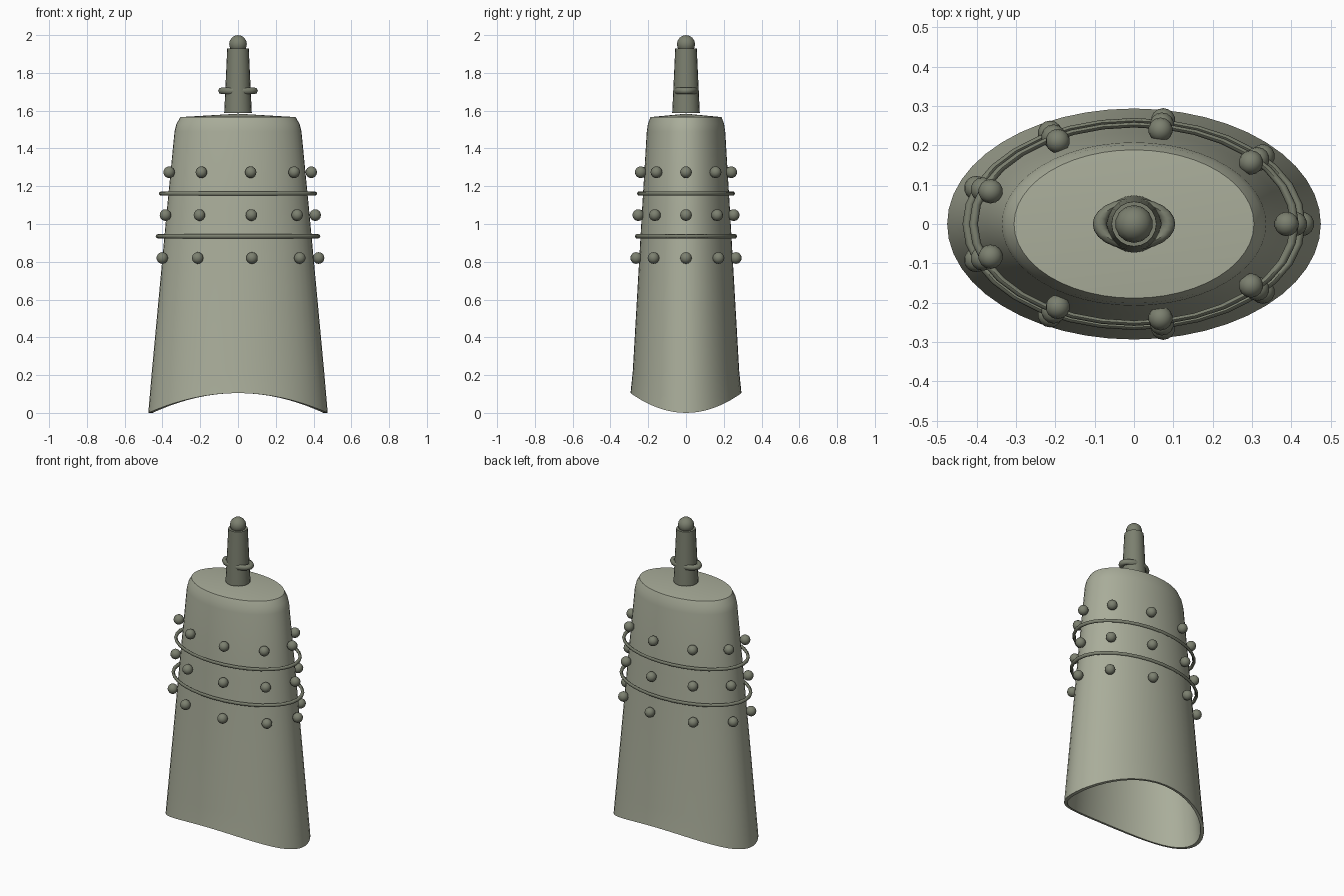
import bpy, bmesh, math

if "Cube" in bpy.data.objects:
    bpy.data.objects.remove(bpy.data.objects["Cube"])

RATIO = 0.618   # depth / width of the oval body
SEG = 32


def material(name, rgb):
    m = bpy.data.materials.new(name)
    m.diffuse_color = (*rgb, 1)
    m.use_nodes = True
    m.node_tree.nodes["Principled BSDF"].inputs["Base Color"].default_value = m.diffuse_color
    return m


BODY = material("pale bronze", (0.40, 0.42, 0.325))
TRIM = material("dark bronze", (0.20, 0.215, 0.16))


def finish(bm, name, mat, smooth=None):
    bmesh.ops.recalc_face_normals(bm, faces=bm.faces)
    me = bpy.data.meshes.new(name)
    bm.to_mesh(me)
    bm.free()
    ob = bpy.data.objects.new(name, me)
    bpy.context.collection.objects.link(ob)
    me.materials.append(mat)
    if smooth:
        bpy.ops.object.select_all(action='DESELECT')
        ob.select_set(True)
        bpy.context.view_layer.objects.active = ob
        bpy.ops.object.shade_smooth_by_angle(angle=math.radians(smooth))
    return ob


def lathe(name, profile, mat, seg, ratio=1.0, arch=0.0, smooth=None):
    """Spin (radius, z) points; radius 0 gives a pole. Points at z=0 are arched."""
    bm = bmesh.new()
    rings = []
    for r, z in profile:
        if r == 0:
            rings.append([bm.verts.new((0, 0, z))] * seg)
            continue
        ring = []
        for i in range(seg):
            a = 2 * math.pi * i / seg
            lift = arch * math.sin(a) ** 2 if z == 0 else 0
            ring.append(bm.verts.new((r * math.cos(a), r * ratio * math.sin(a), z + lift)))
        rings.append(ring)
    for lo, hi in zip(rings, rings[1:]):
        for i in range(seg):
            j = (i + 1) % seg
            vs = list(dict.fromkeys((lo[i], lo[j], hi[j], hi[i])))
            bm.faces.new(vs)
    return finish(bm, name, mat, smooth)


def oval_ring(name, z, major, tube, ratio, seg=32, sides=8):
    bm = bmesh.new()
    rows = []
    for i in range(seg):
        a = 2 * math.pi * i / seg
        row = []
        for k in range(sides):
            b = 2 * math.pi * k / sides
            r = major + tube * math.cos(b)
            row.append(bm.verts.new((r * math.cos(a), r * ratio * math.sin(a),
                                     z + tube * math.sin(b))))
        rows.append(row)
    for i in range(seg):
        p, q = rows[i], rows[(i + 1) % seg]
        for k in range(sides):
            n = (k + 1) % sides
            bm.faces.new((p[k], q[k], q[n], p[n]))
    return finish(bm, name, TRIM, 50)


def ball(name, x, y, z, r):
    bm = bmesh.new()
    bmesh.ops.create_uvsphere(bm, u_segments=14, v_segments=8, radius=r)
    bmesh.ops.translate(bm, verts=bm.verts, vec=(x, y, z))
    return finish(bm, name, TRIM, 40)


# hollow oval bell body with arched mouth: outer wall, crown, inner wall
lathe("bell_body", [
    (0, 1.53), (0.285, 1.515), (0.315, 1.46), (0.435, 0.22), (0.452, 0),
    (0.475, 0), (0.456, 0.22), (0.376, 1.08), (0.336, 1.49), (0.326, 1.53),
    (0.305, 1.566), (0, 1.584)], BODY, 48, RATIO, arch=0.105, smooth=25)

# rows of round studs, nine per row
for row, (z, r) in enumerate([(0.82, 0.427), (1.047, 0.409), (1.274, 0.388)]):
    for i in range(9):
        a = math.radians(40 * i)
        ball(f"stud_{row}_{i}", r * math.cos(a), r * 0.627 * math.sin(a), z, 0.031)

# raised bands between the stud rows
oval_ring("lower_band", 0.935, 0.425, 0.011, RATIO)
oval_ring("upper_band", 1.161, 0.408, 0.011, RATIO)

# tapered handle, hanging ring and finial
lathe("handle", [(0, 1.588), (0.073, 1.588), (0.057, 1.93), (0, 1.93)],
      TRIM, 20, smooth=30)
oval_ring("handle_ring", 1.705, 0.087, 0.018, 0.62, 24, 8)
ball("finial", 0, 0, 1.952, 0.048)
